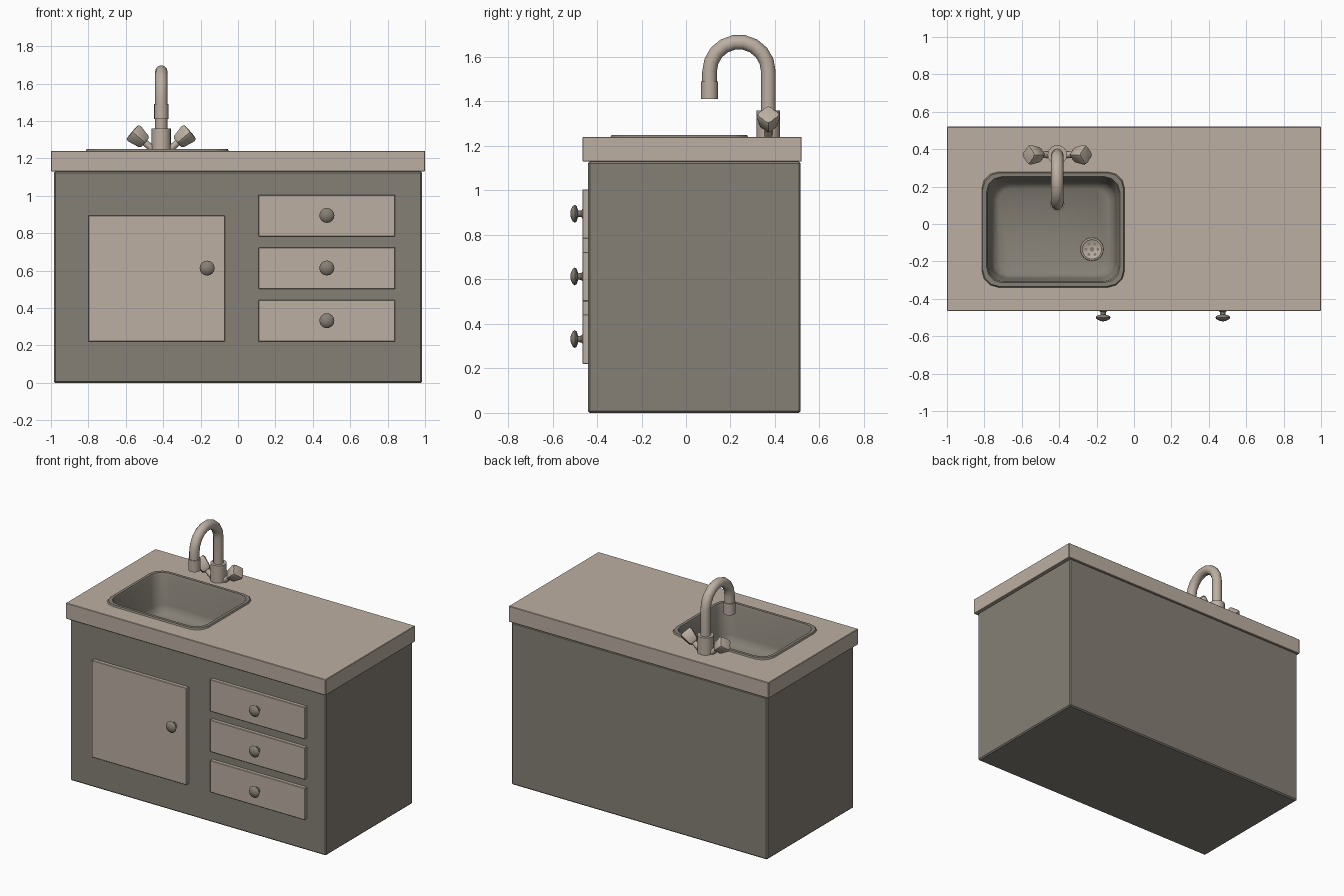
import bpy, bmesh
from math import cos, sin, pi
from mathutils import Vector

if "Cube" in bpy.data.objects:
    bpy.data.objects.remove(bpy.data.objects["Cube"], do_unlink=True)


def material(name, color):
    m = bpy.data.materials.new(name)
    m.use_nodes = True
    m.diffuse_color = color
    m.node_tree.nodes["Principled BSDF"].inputs["Base Color"].default_value = color
    return m


beige = material("warm beige", (0.50, 0.43, 0.36, 1))
grey = material("warm grey", (0.235, 0.215, 0.18, 1))


def finish(name, bm, mat, smooth=True):
    bmesh.ops.recalc_face_normals(bm, faces=bm.faces)
    mesh = bpy.data.meshes.new(name)
    bm.to_mesh(mesh)
    bm.free()
    mesh.materials.append(mat)
    ob = bpy.data.objects.new(name, mesh)
    bpy.context.collection.objects.link(ob)
    bpy.ops.object.select_all(action="DESELECT")
    bpy.context.view_layer.objects.active = ob
    ob.select_set(True)
    if smooth:
        bpy.ops.object.shade_smooth_by_angle(angle=0.7)
    return ob


def box(name, x, y, z, mat, bevel=0.0):
    bm = bmesh.new()
    bmesh.ops.create_cube(bm, size=1)
    for v in bm.verts:
        v.co = [lo + (c + 0.5) * (hi - lo) for c, (lo, hi) in zip(v.co, (x, y, z))]
    if bevel:
        bmesh.ops.bevel(bm, geom=bm.edges[:], offset=bevel, segments=1, affect="EDGES")
    return finish(name, bm, mat, smooth=False)


def loft(name, rings, mat, cap_start=True, cap_end=True):
    bm = bmesh.new()
    loops = [[bm.verts.new(p) for p in ring] for ring in rings]
    n = len(loops[0])
    for a, b in zip(loops, loops[1:]):
        for i in range(n):
            j = (i + 1) % n
            bm.faces.new((a[i], a[j], b[j], b[i]))
    if cap_start:
        bm.faces.new(loops[0])
    if cap_end:
        bm.faces.new(loops[-1])
    return finish(name, bm, mat)


def lathe(name, base, axis, profile, mat, sides=16, lobes=0.0):
    """Turn (distance, radius) pairs around an axis, with optional four lobes."""
    axis = Vector(axis).normalized()
    u = axis.cross(Vector((0, 1, 0)) if abs(axis.y) < 0.9 else Vector((1, 0, 0))).normalized()
    w = axis.cross(u)
    rings = []
    for d, r in profile:
        ring = []
        for i in range(sides):
            a = 2 * pi * i / sides
            k = r * (1 + lobes * cos(4 * a))
            ring.append(Vector(base) + axis * d + (u * cos(a) + w * sin(a)) * k)
        rings.append(ring)
    return loft(name, rings, mat)


def rounded_rect(inset, z, corner):
    """Sink outline shrunk by an inset, with softly cut corners."""
    cx, cy, hx, hy = -0.432, -0.03, 0.383 - inset, 0.31 - inset
    pts = []
    for q, (sx, sy) in enumerate(((1, 1), (-1, 1), (-1, -1), (1, -1))):
        for s in range(4):
            a = (q + s / 3) * pi / 2
            pts.append(Vector((cx + sx * (hx - corner) + corner * cos(a),
                               cy + sy * (hy - corner) + corner * sin(a), z)))
    return pts


# Cabinet and worktop, both opened up for the basin
cabinet = box("cabinet", (-0.985, 0.985), (-0.44, 0.515), (0, 1.13), grey, 0.008)
worktop = box("worktop", (-1, 1), (-0.465, 0.52), (1.13, 1.24), beige, 0.003)
cutter = loft("basin_cutter", [rounded_rect(0.015, z, 0.08) for z in (0.9, 1.4)], grey)
cutter.hide_render = True
for ob in (cabinet, worktop):
    mod = ob.modifiers.new("basin opening", "BOOLEAN")
    mod.operation = "DIFFERENCE"
    mod.solver = "EXACT"
    mod.object = cutter
    bpy.context.view_layer.objects.active = ob
    bpy.ops.object.modifier_apply(modifier=mod.name)
bpy.data.objects.remove(cutter, do_unlink=True)

# Basin: raised rim, steep walls and rounded floor, normals facing inward
floor = 0.98
basin = loft("basin", [rounded_rect(i, z, c) for i, z, c in (
    (0, 1.238, 0.09), (0.006, 1.25, 0.09), (0.026, 1.25, 0.085), (0.032, 1.235, 0.085),
    (0.05, floor + 0.06, 0.085), (0.062, floor + 0.02, 0.08), (0.09, floor, 0.07))],
    grey, cap_start=False)
if basin.data.polygons[-1].normal.z < 0:
    basin.data.flip_normals()

# Drain with small openings
dx, dy = -0.225, -0.135
lathe("drain", (dx, dy, floor), (0, 0, 1),
      [(0, 0.062), (0.008, 0.06), (0.01, 0.052), (0.005, 0.046)], beige, 24)
holes = [(0, 0, 0.012)] + [(0.032 * cos(k * pi / 3), 0.032 * sin(k * pi / 3), 0.008) for k in range(6)]
for hx, hy, r in holes:
    lathe("drain_hole", (dx + hx, dy + hy, floor + 0.004), (0, 0, 1), [(0, r), (0.002, r)], grey, 10)

# Door, drawers and their knobs
knob_profile = [(0, 0.022), (0.006, 0.015), (0.02, 0.014), (0.026, 0.034),
                (0.035, 0.04), (0.044, 0.034), (0.052, 0.018), (0.055, 0.005)]


def front_panel(name, x, z, knob_x, knob_z):
    box(name, x, (-0.466, -0.438), z, beige, 0.003)
    lathe(name + "_knob", (knob_x, -0.465, knob_z), (0, -1, 0), knob_profile, grey)


front_panel("door", (-0.8, -0.07), (0.22, 0.895), -0.165, 0.613)
for i in range(3):
    z = 0.22 + 0.2815 * i
    front_panel("drawer", (0.11, 0.84), (z, z + 0.222), 0.475, z + 0.112)

# Faucet: base, curved spout and nozzle
fx, fy = -0.41, 0.37
lathe("faucet_base", (fx, fy, 1.238), (0, 0, 1), [(0, 0.052), (0.122, 0.052)], beige)
path = [(fy, 1.34, 0)]
path += [(0.238 + 0.132 * cos(a), 1.535 + 0.132 * sin(a), a) for a in (pi * k / 9 for k in range(10))]
path += [(0.106, 1.48, pi)]
spout = []
for y, z, a in path:
    out = Vector((0, cos(a), sin(a)))
    spout.append([Vector((fx, y, z)) + 0.033 * (Vector((1, 0, 0)) * cos(t) + out * sin(t))
                  for t in (2 * pi * k / 12 for k in range(12))])
loft("spout", spout, beige)
lathe("nozzle", (fx, 0.106, 1.41), (0, 0, 1), [(0, 0.038), (0.08, 0.038)], beige)

# Tap handles on slanted stems
for side in (-1, 1):
    axis = (0.76 * side, 0, 0.65)
    start = (fx + 0.03 * side, fy, 1.235)
    lathe("tap_stem", start, axis, [(0, 0.018), (0.09, 0.018)], beige, 12)
    lathe("tap_handle", start, axis, [(0.075, 0.026), (0.085, 0.035), (0.15, 0.047),
                                      (0.163, 0.042), (0.166, 0.022)], beige, 16, 0.14)
